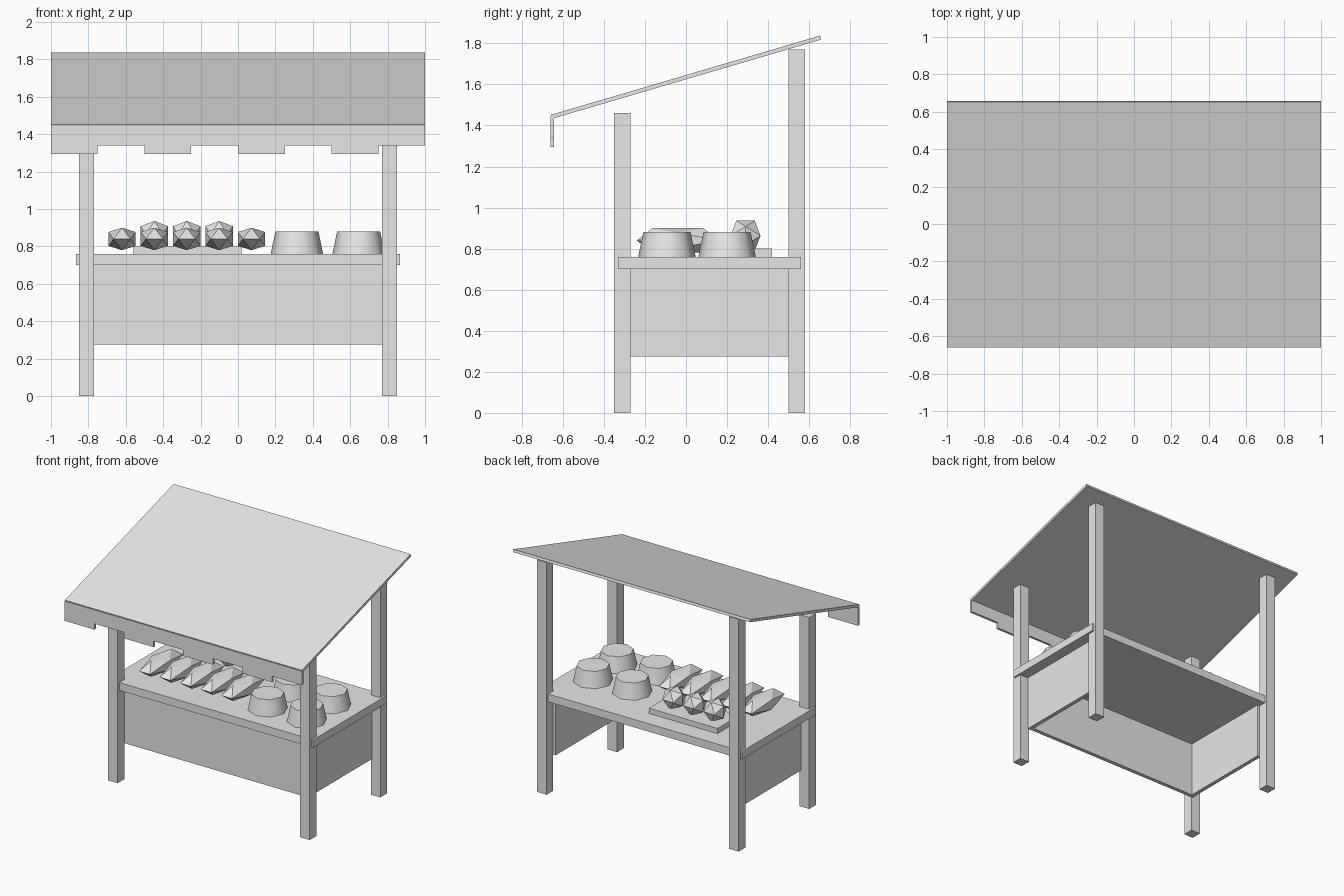
import bpy
import bmesh
import math
from mathutils import Matrix, Vector

cube = bpy.data.objects.get("Cube")
if cube:
    bpy.data.objects.remove(cube, do_unlink=True)

grey = bpy.data.materials.new("plain grey")
grey.use_nodes = True
grey.diffuse_color = (0.8, 0.8, 0.8, 1)
grey.node_tree.nodes["Principled BSDF"].inputs["Base Color"].default_value = (0.8, 0.8, 0.8, 1)


def add_object(name, bm):
    bmesh.ops.recalc_face_normals(bm, faces=bm.faces)
    mesh = bpy.data.meshes.new(name)
    bm.to_mesh(mesh)
    bm.free()
    mesh.materials.append(grey)
    obj = bpy.data.objects.new(name, mesh)
    bpy.context.collection.objects.link(obj)
    return obj


def box(name, x, y, z):
    """Box from its (low, high) range on each axis."""
    bm = bmesh.new()
    bmesh.ops.create_cube(bm, size=1)
    bmesh.ops.scale(bm, vec=[hi - lo for lo, hi in (x, y, z)], verts=bm.verts)
    bmesh.ops.translate(bm, vec=[(lo + hi) / 2 for lo, hi in (x, y, z)], verts=bm.verts)
    return add_object(name, bm)


def fruit(name, centre, half_size):
    """Icosahedron with an edge on top, stretched to the given half sizes."""
    phi = (1 + math.sqrt(5)) / 2
    bm = bmesh.new()
    for a in (-1, 1):
        for b in (-phi, phi):
            for corner in ((a, b, 0), (b, 0, a), (0, a, b)):
                bm.verts.new(corner)
    bmesh.ops.convex_hull(bm, input=bm.verts)
    bmesh.ops.scale(bm, vec=Vector(half_size) / phi, verts=bm.verts)
    bmesh.ops.translate(bm, vec=centre, verts=bm.verts)
    return add_object(name, bm)


def tub(name, x, y):
    """Upturned eight-sided tub, narrower at the top."""
    bm = bmesh.new()
    bmesh.ops.create_cone(bm, cap_ends=True, segments=8, radius1=0.14, radius2=0.115,
                          depth=0.12, matrix=Matrix.Translation((x, y, 0.82)))
    obj = add_object(name, bm)
    bpy.ops.object.select_all(action="DESELECT")
    obj.select_set(True)
    bpy.context.view_layer.objects.active = obj
    bpy.ops.object.shade_smooth_by_angle(angle=math.radians(50))


# Posts and side panels
for side, s in (("left", 1), ("right", -1)):
    post_x = sorted((s * 0.77, s * 0.85))
    box(f"front_post_{side}", post_x, (-0.35, -0.27), (0, 1.46))
    box(f"back_post_{side}", post_x, (0.5, 0.58), (0, 1.77))
    box(f"side_panel_{side}", sorted((s * 0.75, s * 0.78)), (-0.24, 0.5), (0.275, 0.7))

# Counter
box("front_panel", (-0.78, 0.78), (-0.27, -0.24), (0.275, 0.7))
box("counter_top", (-0.865, 0.865), (-0.33, 0.56), (0.7, 0.76))

# Sloping roof
roof = box("roof", (-1, 1), (-0.683, 0.683), (-0.01, 0.01))
roof.data.transform(Matrix.Translation((0, 0, 1.635)) @ Matrix.Rotation(math.radians(16.4), 4, "X"))

# Valance with four hanging flaps
box("valance", (-1, 1), (-0.66, -0.642), (1.34, 1.445))
for i in range(4):
    x = -1 + i * 0.5
    box(f"valance_flap_{i + 1}", (x, x + 0.25), (-0.66, -0.642), (1.295, 1.34))

# Goods on the counter
box("tray", (-0.56, 0.02), (0.16, 0.42), (0.76, 0.8))
for i in range(5):
    fruit(f"long_fruit_{i + 1}", (-0.62 + i * 0.173, -0.04, 0.84), (0.073, 0.2, 0.06))
for i in range(3):
    fruit(f"round_fruit_{i + 1}", (-0.447 + i * 0.173, 0.29, 0.863), (0.073, 0.073, 0.073))
for i, x in enumerate((0.315, 0.645)):
    for j, y in enumerate((-0.093, 0.2)):
        tub(f"tub_{i * 2 + j + 1}", x, y)
